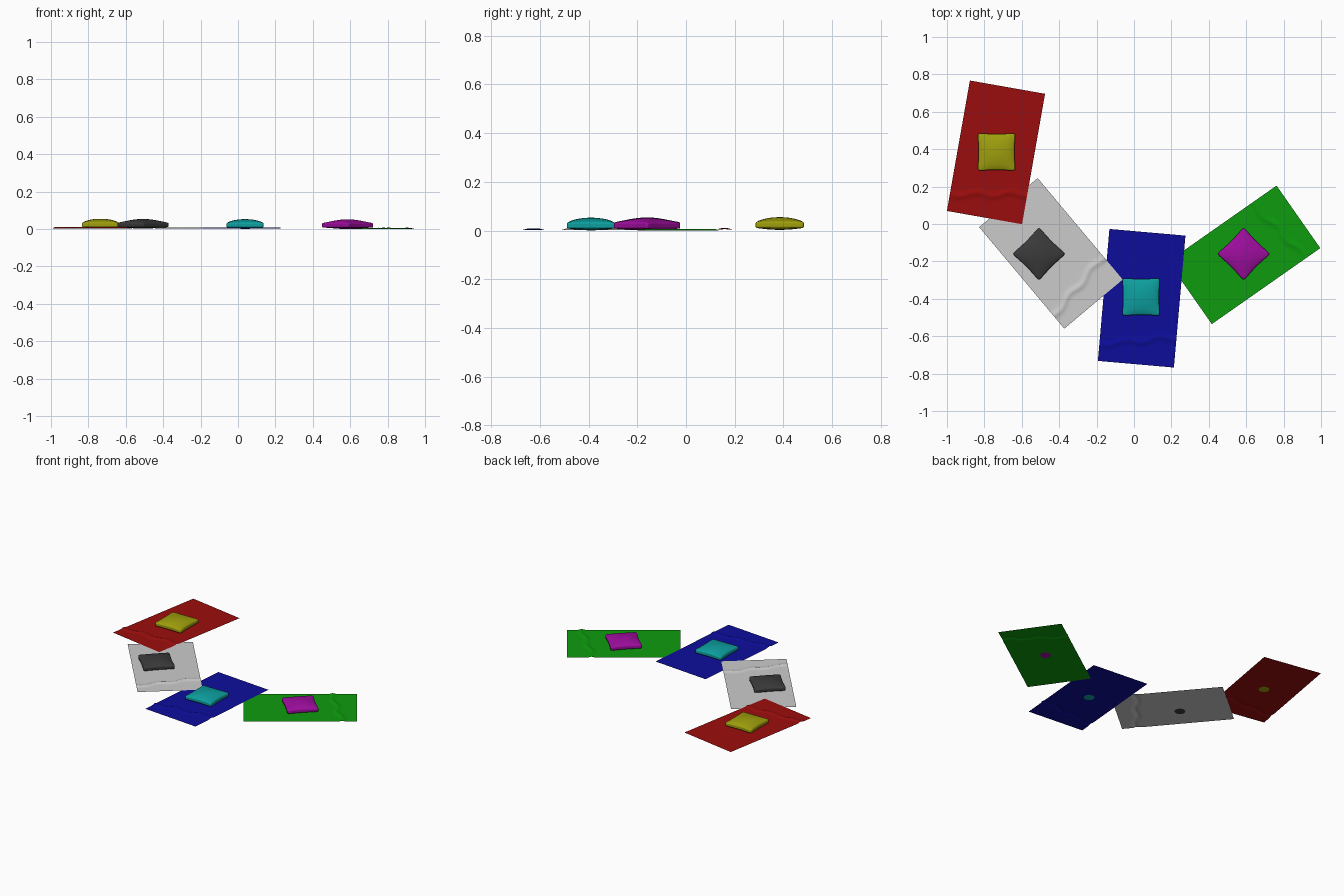
import bpy, bmesh, math

if "Cube" in bpy.data.objects:
    bpy.data.objects.remove(bpy.data.objects["Cube"])


def finish(bm, name, loc, angle, color):
    me = bpy.data.meshes.new(name)
    bm.to_mesh(me)
    bm.free()
    ob = bpy.data.objects.new(name, me)
    bpy.context.collection.objects.link(ob)
    ob.location = loc
    ob.rotation_euler.z = math.radians(angle)
    if color:
        mat = bpy.data.materials.new(name + "_color")
        mat.diffuse_color = (*color, 1)
        mat.use_nodes = True
        mat.node_tree.nodes["Principled BSDF"].inputs["Base Color"].default_value = mat.diffuse_color
        me.materials.append(mat)
    bpy.context.view_layer.objects.active = ob
    ob.select_set(True)
    bpy.ops.object.shade_smooth_by_angle(angle=math.radians(40))
    ob.select_set(False)
    return ob


# Thin cloth mat with one wavy crease across its lower end
def make_mat(name, loc, angle, color):
    bm = bmesh.new()
    bmesh.ops.create_grid(bm, x_segments=30, y_segments=90, size=1)
    for v in bm.verts:
        x, y = v.co.x * 0.204, v.co.y * 0.354
        crease = -0.228 + 0.18 * x + 0.011 * math.cos(35.7 * (x - 0.11))
        v.co = (x, y, 0.006 * math.exp(-((y - crease) / 0.015) ** 2))
    finish(bm, name, loc, angle, color)


# Square cushion: pinched sides, domed top, slightly bulging underside
def make_cushion(name, loc, angle, color):
    bm = bmesh.new()
    bmesh.ops.create_grid(bm, x_segments=16, y_segments=16, size=1)
    ext = bmesh.ops.extrude_face_region(bm, geom=bm.faces[:], use_keep_orig=True)
    top = {e for e in ext["geom"] if isinstance(e, bmesh.types.BMVert)}
    for v in bm.verts:
        a, b = v.co.x, v.co.y
        dome = (1 - a * a) * (1 - b * b)
        corner = 1 - 0.05 * (a * b) ** 6
        x = 0.103 * a * (1 - 0.07 * (1 - b * b)) * corner
        y = 0.103 * b * (1 - 0.07 * (1 - a * a)) * corner
        z = 0.031 + 0.020 * dome ** 0.75 if v in top else 0.007 - 0.008 * dome
        v.co = (x, y, z)
    bmesh.ops.recalc_face_normals(bm, faces=bm.faces)
    ob = finish(bm, name, loc, angle, color)
    bev = ob.modifiers.new("soft_rim", "BEVEL")
    bev.width = 0.006
    bev.segments = 3
    bev.limit_method = 'ANGLE'
    bev.angle_limit = math.radians(50)


# label, mat centre, mat angle, mat colour, cushion centre, cushion angle, cushion colour, height
hi, lo = 0.345, 0.004
sets = [
    ("red", (-0.738, 0.383), -10, (0.33, lo, lo), (-0.735, 0.385), 0, (hi, hi, lo), 0.004),
    ("white", (-0.444, -0.157), 40, None, (-0.508, -0.16), 45, (0.043, 0.043, 0.043), 0.003),
    ("blue", (0.041, -0.397), -5, (lo, lo, 0.33), (0.038, -0.39), 0, (lo, hi, hi), 0.002),
    ("green", (0.589, -0.165), 125, (lo, 0.33, lo), (0.586, -0.16), 45, (hi, lo, hi), 0.001),
]
for label, mc, ma, mcol, cc, ca, ccol, z in sets:
    make_mat(label + "_mat", (*mc, z), ma, mcol)
    make_cushion(label + "_mat_cushion", (*cc, z), ca, ccol)
